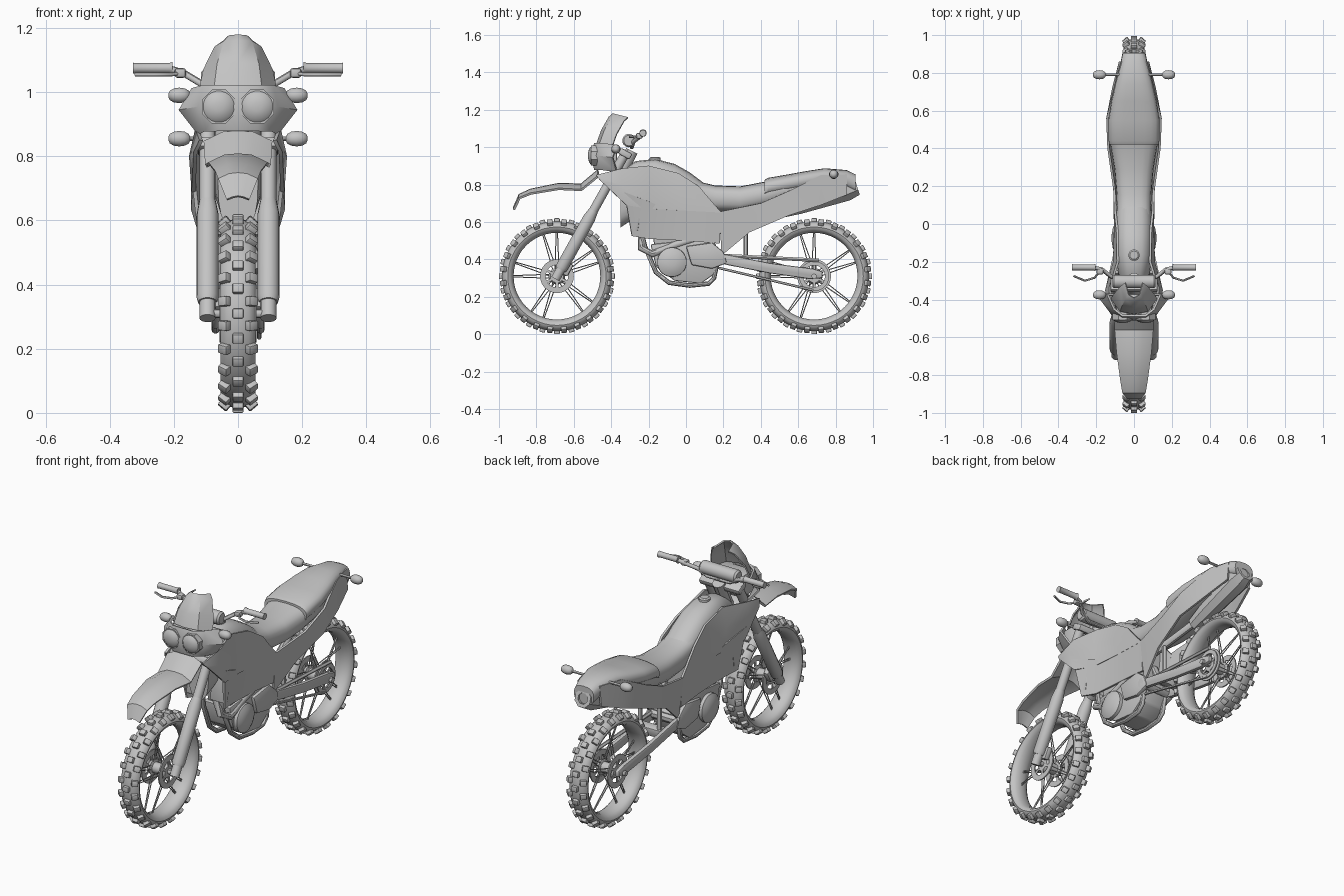
import bpy, bmesh
from math import sin, cos, pi, exp
from mathutils import Vector, Matrix

default_cube = bpy.data.objects.get("Cube")
if default_cube:
    bpy.data.objects.remove(default_cube, do_unlink=True)

colour = (.55, .55, .55, 1)
grey = bpy.data.materials.new("plain_grey")
grey.use_nodes = True
grey.diffuse_color = colour
grey.node_tree.nodes["Principled BSDF"].inputs["Base Color"].default_value = colour


def finish(name, bm, mirror=False, thickness=0, bevel=0):
    """Turn a bmesh into a named object, bake its modifiers and shade it."""
    bmesh.ops.recalc_face_normals(bm, faces=bm.faces)
    mesh = bpy.data.meshes.new(name)
    bm.to_mesh(mesh)
    bm.free()
    obj = bpy.data.objects.new(name, mesh)
    bpy.context.collection.objects.link(obj)
    mesh.materials.append(grey)
    if mirror:
        obj.modifiers.new("Mirror", 'MIRROR')
    if thickness:
        solid = obj.modifiers.new("Solidify", 'SOLIDIFY')
        solid.thickness, solid.offset = thickness, 0
    if bevel:
        edge = obj.modifiers.new("Bevel", 'BEVEL')
        edge.width, edge.segments = bevel, 2
    bpy.ops.object.select_all(action='DESELECT')
    obj.select_set(True)
    bpy.context.view_layer.objects.active = obj
    if obj.modifiers:
        bpy.ops.object.convert(target='MESH')
    bpy.ops.object.shade_smooth_by_angle(angle=pi / 5)


def bridge(bm, rings, closed=False):
    """Join rings of vertices with quads and cap open ends."""
    pairs = list(zip(rings, rings[1:]))
    if closed:
        pairs.append((rings[-1], rings[0]))
    else:
        bm.faces.new(rings[0])
        bm.faces.new(rings[-1])
    for a, b in pairs:
        for i in range(len(a)):
            bm.faces.new((a[i - 1], a[i], b[i], b[i - 1]))


def turns(count, offset=0):
    return [2 * pi * (i + offset) / count for i in range(count)]


def sweep(bm, points, radii, sides=10, axis=None):
    """Round section along a path; a fixed axis makes a lathe."""
    points = [Vector(p) for p in points]
    if not isinstance(radii, list):
        radii = [radii] * len(points)
    total = Vector(axis) if axis else points[-1] - points[0]
    ref = Vector((0, 0, 1)) if abs(total.normalized().x) > .6 else Vector((1, 0, 0))
    rings = []
    for k, (p, radius) in enumerate(zip(points, radii)):
        tangent = total if axis else points[min(k + 1, len(points) - 1)] - points[max(k - 1, 0)]
        u = tangent.cross(ref).normalized()
        v = tangent.cross(u).normalized()
        rings.append([bm.verts.new(p + (u * cos(t) + v * sin(t)) * radius) for t in turns(sides, .5)])
    bridge(bm, rings)


def tube(name, points, radii, mirror=False, sides=10, axis=None):
    bm = bmesh.new()
    sweep(bm, points, radii, sides, axis)
    finish(name, bm, mirror)


def block(bm, matrix, size):
    bmesh.ops.create_cube(bm, size=1, matrix=matrix @ Matrix.Diagonal((*size, 1)))


def box(name, centre, size, tilt=0, mirror=False):
    bm = bmesh.new()
    block(bm, Matrix.Translation(centre) @ Matrix.Rotation(tilt, 4, 'X'), size)
    finish(name, bm, mirror, bevel=.008)


def prism(name, outline, inner, outer, mirror=False):
    """Side outline (y, z) pushed out across the width."""
    bm = bmesh.new()
    bridge(bm, [[bm.verts.new((x, y, z)) for y, z in outline] for x in (inner, outer)])
    finish(name, bm, mirror, bevel=.008)


def loft(name, top_line, depth, width, sides=20):
    """Rounded sections hung below a top line (y, z), width given by a rule."""
    def rounded(value):
        return abs(value) ** .75 * (1 if value > 0 else -1)
    bm = bmesh.new()
    bridge(bm, [[bm.verts.new((width(y) * rounded(cos(t)), y, z + depth / 2 * (rounded(sin(t)) - 1)))
                 for t in turns(sides)] for y, z in top_line])
    finish(name, bm)


def sheet(name, rows, thickness=.012):
    """Mirrored panel from rows of points."""
    bm = bmesh.new()
    grid = [[bm.verts.new(p) for p in row] for row in rows]
    for a, b in zip(grid, grid[1:]):
        for i in range(1, len(a)):
            bm.faces.new((a[i - 1], a[i], b[i], b[i - 1]))
    finish(name, bm, True, thickness)


def ring(name, profile, y, z, mirror=False):
    """Closed (x, radius) profile spun around the wheel axle."""
    bm = bmesh.new()
    bridge(bm, [[bm.verts.new((x, y + r * cos(t), z + r * sin(t))) for x, r in profile]
                for t in turns(48)], closed=True)
    finish(name, bm, mirror)


def disc(name, x, inner, outer, y, z, mirror=False):
    edge = x + .007
    ring(name, [(x, inner), (edge, inner), (edge, outer), (x, outer)], y, z, mirror)


def bump(y, centre, spread):
    return exp(-((y - centre) / spread) ** 2)


def body_width(y):
    """Flared at the front, waisted at the tank, full at the seat, slim at the tail."""
    return .1 + .05 * bump(y, -.38, .12) + .045 * bump(y, .5, .2) - .04 * bump(y, .95, .15)


def skin(name, *rows):
    """Side bodywork from (y, z) edges, leaning in above and below the waist."""
    sheet(name, [[(body_width(y) - .2 * max(0, z - .8) - .1 * max(0, .65 - z), y, z)
                  for y, z in row] for row in rows])


# Wheels: tyre, knobs, spokes, hub, discs
AXLE, FRONT, REAR = .31, -.69, .685
for label, wy in (("front", FRONT), ("rear", REAR)):
    ring(label + "_tyre", [(.055 * cos(t), .263 + .032 * sin(t)) for t in turns(14)], wy, AXLE)
    hub_at = Matrix.Translation((0, wy, AXLE))
    knobs, spokes, arms = bmesh.new(), bmesh.new(), bmesh.new()
    for t in turns(24):
        for side in (-1, 0, 1):
            place = hub_at @ Matrix.Rotation(t + abs(side) * pi / 24, 4, 'X')
            place = place @ Matrix.Translation((side * .042, 0, .297 - abs(side) * .01))
            block(knobs, place @ Matrix.Rotation(side * .7, 4, 'Y'), (.034, .03, .026))
    for k, a in enumerate(turns(20)):
        b = a + (.3 if k % 4 < 2 else -.3)
        flange = Vector((.035 if k % 2 else -.035, wy, AXLE))
        sweep(spokes, [flange + Vector((0, cos(a), sin(a))) * .035,
                       Vector((0, wy + .236 * cos(b), AXLE + .236 * sin(b)))], .003, 5)
    for t in turns(6):
        for x in (-.053, .053):
            block(arms, hub_at @ Matrix.Rotation(t, 4, 'X') @ Matrix.Translation((x, 0, .047)), (.005, .014, .04))
    finish(label + "_tyre_knobs", knobs, bevel=.004)
    finish(label + "_spokes", spokes)
    finish(label + "_disc_arms", arms)
    tube(label + "_hub", [(0, wy, AXLE), (.03, wy, AXLE), (.035, wy, AXLE), (.055, wy, AXLE)],
         [.03, .03, .045, .035], True, 16)
    tube(label + "_axle", [(-.11, wy, AXLE), (.11, wy, AXLE)], .014)
    disc(label + "_brake_disc", .05, .06, .09, wy, AXLE, True)


# Fork and steering
def fork_point(z, x=.095):
    return (x, FRONT + (z - AXLE) * .557, z)


def fork_part(name, heights, radii):
    tube(name, [fork_point(z) for z in heights], radii, True, 14)


fork_part("fork_foot", (.295, .37), .025)
fork_part("fork_guard", (.345, .36, .62, .66), [.03, .034, .034, .026])
fork_part("fork_tube", (.64, .98), .025)
box("brake_caliper", (.07, -.64, .35), (.03, .05, .07), -.5, True)
for label, z in (("lower", .83), ("upper", .965)):
    box(label + "_fork_clamp", fork_point(z, 0), (.25, .07, .035), -.5)
tube("steering_head", [(0, -.37, .82), (0, -.29, .98)], .035)

# Handlebar with grips, levers and pad
tube("handlebar", [(0, -.29, 1), (.07, -.29, 1), (.12, -.28, 1.03), (.17, -.24, 1.06), (.22, -.23, 1.075),
                   (.32, -.23, 1.075)], .011, True)
tube("grip", [(x, -.23, 1.075) for x in (.205, .215, .32, .328)], [.02, .016, .016, .018], True, 12)
tube("lever", [(.17, -.24, 1.06), (.21, -.285, 1.055), (.26, -.3, 1.055), (.32, -.275, 1.055)], .006, True)
box("lever_mount", (.18, -.25, 1.06), (.035, .035, .03), mirror=True)
tube("bar_pad", [(x, -.305, 1.035) for x in (0, .105, .115)], [.036, .036, .028], True, 14)

# Headlight mask, lamps and windscreen
sheet("headlight_mask", [
    [(0, y, z), (.06, y, z), (corner, y + .035, z), (wing, y + .115, z - .01)]
    for y, z, corner, wing in ((-.485, 1.02, .105, .14), (-.505, .955, .12, .18), (-.485, .88, .1, .12))])
tube("headlight", [(.06, y, .955) for y in (-.47, -.507, -.518, -.524)], [.05, .05, .038, .014], True, 20)
tube("headlight_rim", [(.06, y, .955) for y in (-.46, -.508)], .057, True, 8)
box("headlight_housing", (0, -.42, .95), (.19, .1, .12))
sheet("windscreen", [
    [(0, y, z), (wide * .6, y + .015, z - .003), (wide, y + .08, z - .02)]
    for y, z, wide in ((-.475, 1.02, .12), (-.45, 1.09, .105), (-.41, 1.16, .07), (-.39, 1.177, .045))], .008)

# Indicators on stalks
for label, y, z in (("front", -.375, .99), ("rear", .79, .855)):
    tube(label + "_indicator", [(.183 - .034 * cos(k * pi / 6), y, z) for k in range(7)],
         [.006 + .019 * sin(k * pi / 6) for k in range(7)], True, 12)
    tube(label + "_indicator_stalk", [(.05, y, z), (.18, y, z)], .007, True)

# Front fender, arched across
sheet("front_fender", [
    [(0, y, z), (wide * .45, y, z - .003), (wide, y, z - wide * .3)]
    for y, z, wide in ((-.92, .675, .035), (-.89, .745, .06), (-.83, .772, .07), (-.68, .803, .09),
                       (-.56, .8, .1), (-.47, .875, .105))])

# Tank, seat and tail
loft("tank", [(-.35, .87), (-.27, .925), (-.165, .937), (-.06, .91), (.02, .865), (.1, .805)], .3,
     lambda y: .1 - .25 * max(0, -.2 - y))
tube("fuel_cap", [(0, -.165, z) for z in (.92, .942, .948)], [.03, .03, .022], sides=16)
loft("seat", [(.02, .845), (.08, .813), (.155, .795), (.29, .79), (.42, .815), (.52, .84), (.7, .87)], .14,
     lambda y: body_width(y) * .9)
loft("tail_cover", [(.42, .825), (.44, .836), (.55, .855), (.65, .873), (.74, .887), (.86, .877), (.905, .855)], .1,
     lambda y: body_width(y) * .95)

# Side bodywork
skin("upper_shroud",
     [(-.48, .85), (-.34, .885), (-.2, .9), (-.04, .86), (.07, .79)],
     [(-.47, .835), (-.35, .8), (-.2, .79), (-.04, .77), (.12, .73)],
     [(-.45, .815), (-.32, .69), (-.2, .67), (0, .66), (.19, .65)])
skin("lower_shroud",
     [(-.33, .76), (-.15, .69), (.02, .67), (.19, .655)],
     [(-.29, .525), (-.2, .51), (0, .5), (.18, .485)])
skin("side_panel",
     [(.18, .655), (.4, .7), (.56, .77), (.72, .85), (.86, .855)],
     [(.19, .42), (.34, .545), (.55, .635), (.72, .69), (.86, .745)])
box("radiator", (.075, -.26, .66), (.09, .04, .22), -.15, True)

# Exhaust
tube("muffler", [(0, y, .785 + (y - .9) * .32) for y in (.5, .6, .86, .915, .915, .88)],
     [.04, .052, .064, .05, .03, .028], sides=8, axis=(0, .95, .3))
tube("exhaust_pipe", [(0, -.17, .58), (.03, -.24, .54), (.06, -.24, .46), (.075, -.18, .43), (.07, -.05, .48),
                      (.07, .2, .56), (0, .52, .67)], .02)

# Engine and frame
prism("crankcase", [(-.19, .48), (-.16, .36), (-.06, .285), (.08, .27), (.15, .32), (.2, .44), (.1, .51)], -.082, .082)
box("cylinder", (0, -.1, .55), (.14, .16, .2), .15)
tube("clutch_cover", [(x, -.075, .385) for x in (.07, .1, .112, .118)], [.08, .078, .055, .02], True, 24)
prism("sprocket_cover", [(0, .47), (.03, .37), (.14, .35), (.22, .38), (.2, .44), (.14, .49)], .075, .1, True)
tube("frame_cradle", [(.05, -.25, .6), (.06, -.22, .47), (.065, -.16, .33), (.07, -.09, .275), (.07, .02, .26),
                      (.07, .12, .27), (.07, .15, .3), (.07, .17, .4)], .013, True)
tube("frame_spine", [(.03, -.3, .85), (.06, .1, .58), (.075, .17, .4)], .02, True)
tube("shock_strut", [(.06, .32, .4), (.06, .32, .58)], .012, True)

# Swingarm, chain and sprocket
prism("swingarm", [(.16, .43), (.22, .425), (.45, .38), (.68, .35), (.73, .335), (.73, .3), (.66, .295),
                   (.45, .325), (.22, .37), (.16, .385)], .07, .095, True)
tube("swingarm_pivot", [(-.1, .18, .41), (.1, .18, .41)], .03)
box("swingarm_bridge", (0, .31, .385), (.15, .05, .05), -.17)
tube("chain_guard", [(.075, .2, .42), (.075, .71, .395)], .01)
tube("lower_chain", [(.066, .15, .36), (.066, .68, .235)], .007)
disc("rear_sprocket", .062, .058, .08, REAR, AXLE)
